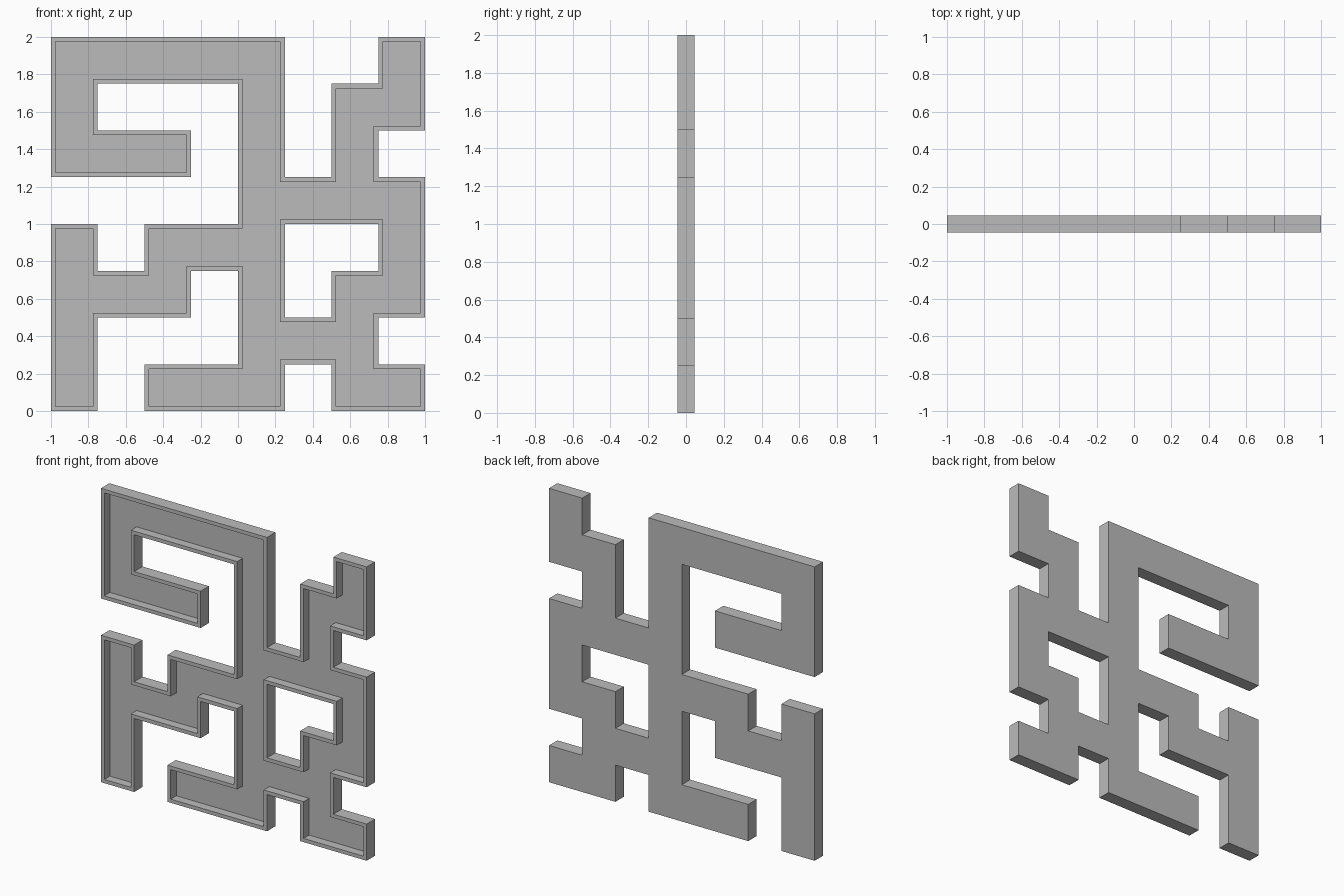
import bpy
import bmesh

cube = bpy.data.objects.get("Cube")
if cube:
    bpy.data.objects.remove(cube, do_unlink=True)

# Panel layout, top row first; each cell is one square of the fretwork
LAYOUT = [
    "#####..#",
    "#...#.##",
    "###.#.#.",
    "....####",
    "#.###..#",
    "###.#.##",
    "#...###.",
    "#.###.##",
]
CELL = 0.25
THICKNESS = 0.09
RIM = 0.025
RECESS = 0.06

grey = bpy.data.materials.new("grey")
grey.use_nodes = True
colour = (0.5, 0.5, 0.5, 1)
grey.diffuse_color = colour
grey.node_tree.nodes["Principled BSDF"].inputs["Base Color"].default_value = colour

bm = bmesh.new()

# Flat front sheet made of the filled cells
for row, line in enumerate(LAYOUT):
    for col, mark in enumerate(line):
        if mark == "#":
            x, z = -1 + col * CELL, 2 - (row + 1) * CELL
            corners = [(x, z), (x + CELL, z), (x + CELL, z + CELL), (x, z + CELL)]
            bm.faces.new([bm.verts.new((u, -THICKNESS / 2, v)) for u, v in corners])
bmesh.ops.remove_doubles(bm, verts=bm.verts[:], dist=0.001)

# Solid slab
back = bmesh.ops.extrude_face_region(bm, geom=bm.faces[:])["geom"]
back_verts = [g for g in back if isinstance(g, bmesh.types.BMVert)]
bmesh.ops.translate(bm, verts=back_verts, vec=(0, THICKNESS, 0))
bmesh.ops.recalc_face_normals(bm, faces=bm.faces[:])
bm.normal_update()

# Raised rim around a sunken front floor
floor = [f for f in bm.faces if f.normal.y < -0.5]
bmesh.ops.inset_region(bm, faces=floor, thickness=RIM, use_even_offset=True, use_boundary=True)
bmesh.ops.inset_region(bm, faces=floor, thickness=0, use_even_offset=True, use_boundary=True)
bmesh.ops.translate(bm, verts=list({v for f in floor for v in f.verts}), vec=(0, RECESS, 0))

# Merge coplanar cells into clean flat faces
bm.normal_update()
bmesh.ops.dissolve_limit(bm, angle_limit=0.01, verts=bm.verts[:], edges=bm.edges[:])
bmesh.ops.recalc_face_normals(bm, faces=bm.faces[:])

mesh = bpy.data.meshes.new("fretwork_panel")
bm.to_mesh(mesh)
bm.free()
mesh.materials.append(grey)
panel = bpy.data.objects.new("fretwork_panel", mesh)
bpy.context.collection.objects.link(panel)
